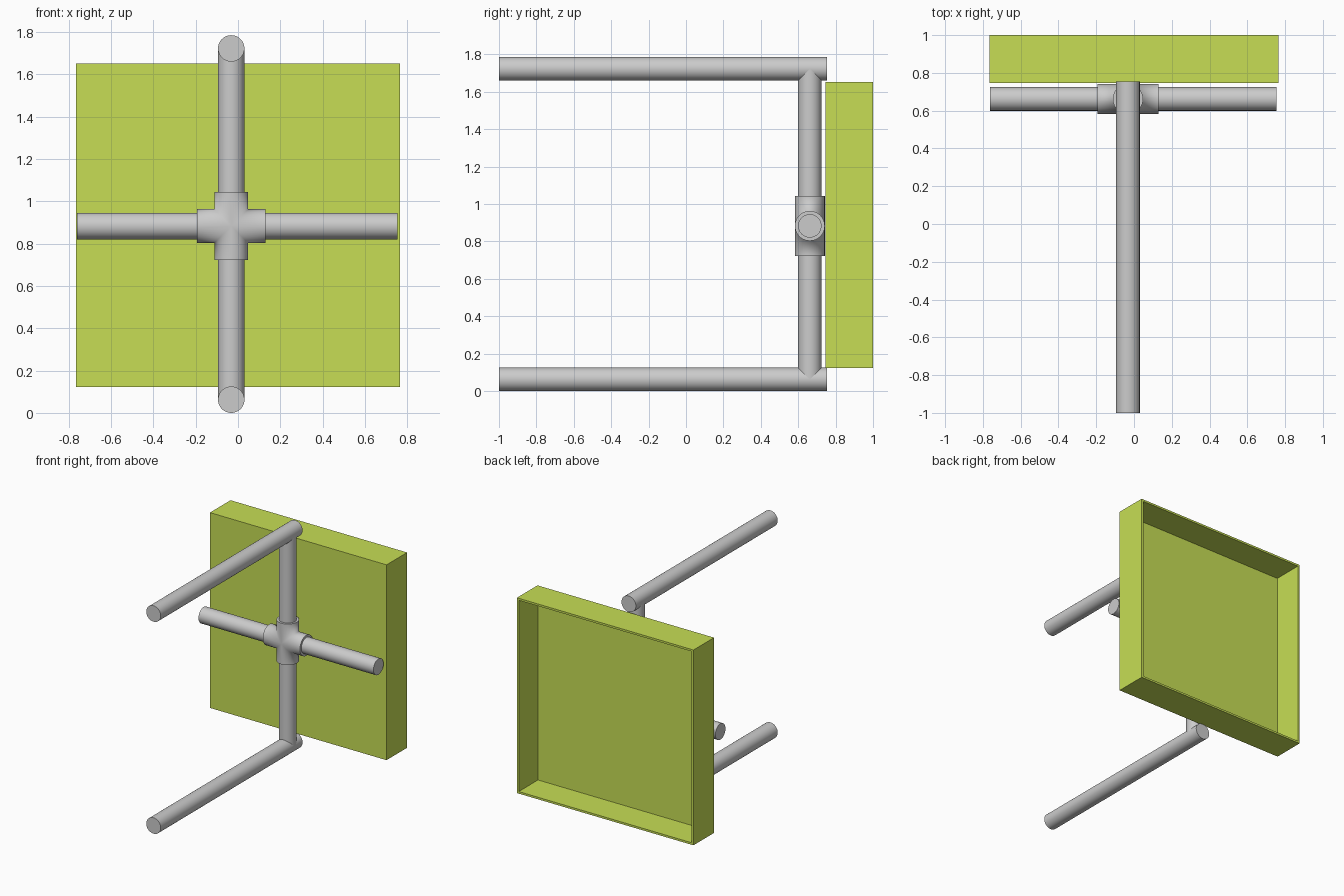
import bpy
from math import radians, pi

if "Cube" in bpy.data.objects:
    bpy.data.objects.remove(bpy.data.objects["Cube"])

PX, PY = -0.032, 0.662          # axis of the upright post
R, RF = 0.0625, 0.080           # pipe and fitting radii
Z_LOW, Z_MID, Z_TOP = 0.0625, 0.883, 1.723
ROT = {'x': (0, pi / 2, 0), 'y': (pi / 2, 0, 0), 'z': (0, 0, 0)}


def tube(name, axis, start, end, r, centre):
    """Capped cylinder along an axis from start to end."""
    loc = list(centre)
    loc['xyz'.index(axis)] = (start + end) / 2
    bpy.ops.mesh.primitive_cylinder_add(vertices=48, radius=r, depth=end - start,
                                        location=loc, rotation=ROT[axis])
    ob = bpy.context.object
    ob.name = name
    bpy.ops.object.shade_smooth_by_angle(angle=radians(30))
    return ob


def box(name, lo, hi):
    loc = [(a + b) / 2 for a, b in zip(lo, hi)]
    bpy.ops.mesh.primitive_cube_add(size=1, location=loc)
    ob = bpy.context.object
    ob.name = name
    ob.scale = [b - a for a, b in zip(lo, hi)]
    bpy.ops.object.transform_apply(location=False, rotation=False, scale=True)
    return ob


def boolean(ob, other, op):
    m = ob.modifiers.new(op.lower(), 'BOOLEAN')
    m.operation, m.object, m.solver = op, other, 'EXACT'
    bpy.context.view_layer.objects.active = ob
    bpy.ops.object.modifier_apply(modifier=m.name)
    bpy.data.objects.remove(other)


centre = (PX, PY, Z_MID)

# Long rails running front to back
for name, z in (("lower_rail", Z_LOW), ("upper_rail", Z_TOP)):
    tube(name, 'y', -1.0, 0.755, R, (PX, 0, z))

# Upright post halves and crossbar arms, socketed into the fitting
tube("lower_post", 'z', Z_LOW, Z_MID - 0.09, R, centre)
tube("upper_post", 'z', Z_MID + 0.09, Z_TOP, R, centre)
tube("left_arm", 'x', -0.762, PX - 0.09, R, centre)
tube("right_arm", 'x', PX + 0.09, 0.754, R, centre)

# Four-way cross fitting
fitting = tube("cross_fitting", 'z', Z_MID - 0.161, Z_MID + 0.161, RF, centre)
boolean(fitting, tube("fitting_bar", 'x', PX - 0.161, PX + 0.161, RF, centre), 'UNION')

# Shallow square tray, open to the back
tray = box("tray", (-0.765, 0.746, 0.122), (0.765, 1.0, 1.652))
wall = 0.016
boolean(tray, box("tray_cutter", (-0.765 + wall, 0.746 + wall, 0.122 + wall),
                  (0.765 - wall, 1.1, 1.652 - wall)), 'DIFFERENCE')
mat = bpy.data.materials.new("lime")
mat.diffuse_color = (0.57, 0.73, 0.09, 1)
mat.use_nodes = True
mat.node_tree.nodes["Principled BSDF"].inputs["Base Color"].default_value = mat.diffuse_color
tray.data.materials.clear()
tray.data.materials.append(mat)
